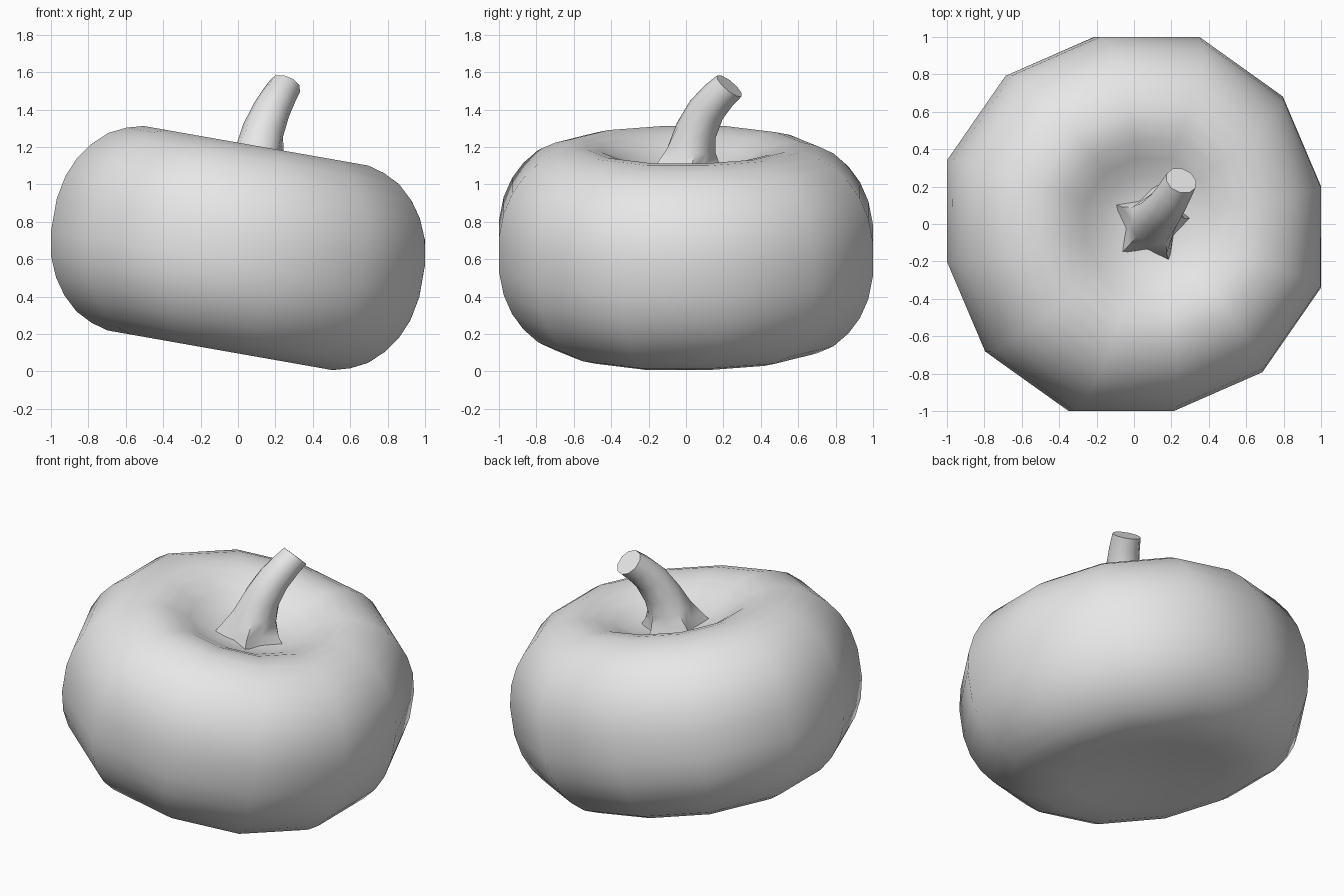
import bpy
import bmesh
from math import radians, sin, cos, tau
from mathutils import Matrix, Vector

cube = bpy.data.objects.get("Cube")
if cube:
    bpy.data.objects.remove(cube)

grey = bpy.data.materials.new("plain grey")
grey.use_nodes = True
grey.diffuse_color = (0.8, 0.8, 0.8, 1)
grey.node_tree.nodes["Principled BSDF"].inputs["Base Color"].default_value = (0.8, 0.8, 0.8, 1)


def loft(name, rings, start_tip=None, end_tip=None):
    """Skin a list of closed rings; each end gets a fan to a tip or a flat cap."""
    bm = bmesh.new()
    loops = [[bm.verts.new(p) for p in ring] for ring in rings]
    n = len(loops[0])
    for a, b in zip(loops, loops[1:]):
        for i in range(n):
            j = (i + 1) % n
            bm.faces.new((a[i], a[j], b[j], b[i]))
    for loop, tip in ((loops[0], start_tip), (loops[-1], end_tip)):
        if tip is None:
            bm.faces.new(loop)
        else:
            centre = bm.verts.new(tip)
            for i in range(n):
                bm.faces.new((loop[i], loop[(i + 1) % n], centre))
    bmesh.ops.recalc_face_normals(bm, faces=bm.faces)
    for f in bm.faces:
        f.smooth = True
    mesh = bpy.data.meshes.new(name)
    bm.to_mesh(mesh)
    bm.free()
    mesh.set_sharp_from_angle(angle=radians(50))
    mesh.materials.append(grey)
    obj = bpy.data.objects.new(name, mesh)
    bpy.context.collection.objects.link(obj)
    return obj


# Pumpkin body: twelve-sided squashed ring with a crater, leaning to its left
tilt = Matrix.Translation((0, 0, 0.66)) @ Matrix.Rotation(radians(10), 4, 'Y')
corners = [(radians(a + 90 * k), r) for k in range(4)
           for a, r in ((11.3, 1.02), (40.7, 1.045), (71.2, 1.056))]
side = [(0.61, 0.555), (0.7, 0.53), (0.79, 0.485), (0.87, 0.41),
        (0.93, 0.325), (0.975, 0.22), (1.0, 0.09)]
crater = [(0.13, 0.41), (0.25, 0.43), (0.35, 0.485), (0.45, 0.535), (0.53, 0.553)]
underside = [(0.45, -0.545), (0.25, -0.52)]
profile = crater + side + [(r, -h) for r, h in reversed(side)] + underside
body_rings = [[tilt @ Vector((s * r * cos(a), s * r * sin(a), h)) for a, r in corners]
              for s, h in profile]
loft("pumpkin_body", body_rings, tilt @ Vector((0, 0, 0.41)), tilt @ Vector((0, 0, -0.51)))

# Stem: bent tube flaring into five root ridges
# (centre, axis, radius, ridge strength)
stem_path = [
    ((0.09, 0.0, 1.05), (0.17, 0, 1), 0.185, 0.25),
    ((0.095, 0.005, 1.11), (0.17, 0.05, 1), 0.155, 0.18),
    ((0.11, 0.025, 1.19), (0.18, 0.15, 1), 0.13, 0.06),
    ((0.135, 0.055, 1.29), (0.3, 0.35, 1), 0.112, 0),
    ((0.18, 0.11, 1.4), (0.4, 0.55, 1), 0.1, 0),
    ((0.22, 0.175, 1.475), (0.35, 0.7, 0.9), 0.092, 0),
    ((0.252, 0.232, 1.527), (0.3, 0.63, 0.75), 0.086, 0),
]
stem_rings = []
for centre, axis, radius, ridge in stem_path:
    turn = Vector((0, 0, 1)).rotation_difference(Vector(axis))
    ring = []
    for i in range(10):
        a = radians(8) + tau * i / 10
        r = radius * (1 + ridge * (1 if i % 2 == 0 else -1))
        ring.append(Vector(centre) + turn @ Vector((r * cos(a), r * sin(a), 0)))
    stem_rings.append(ring)
loft("stem", stem_rings)
